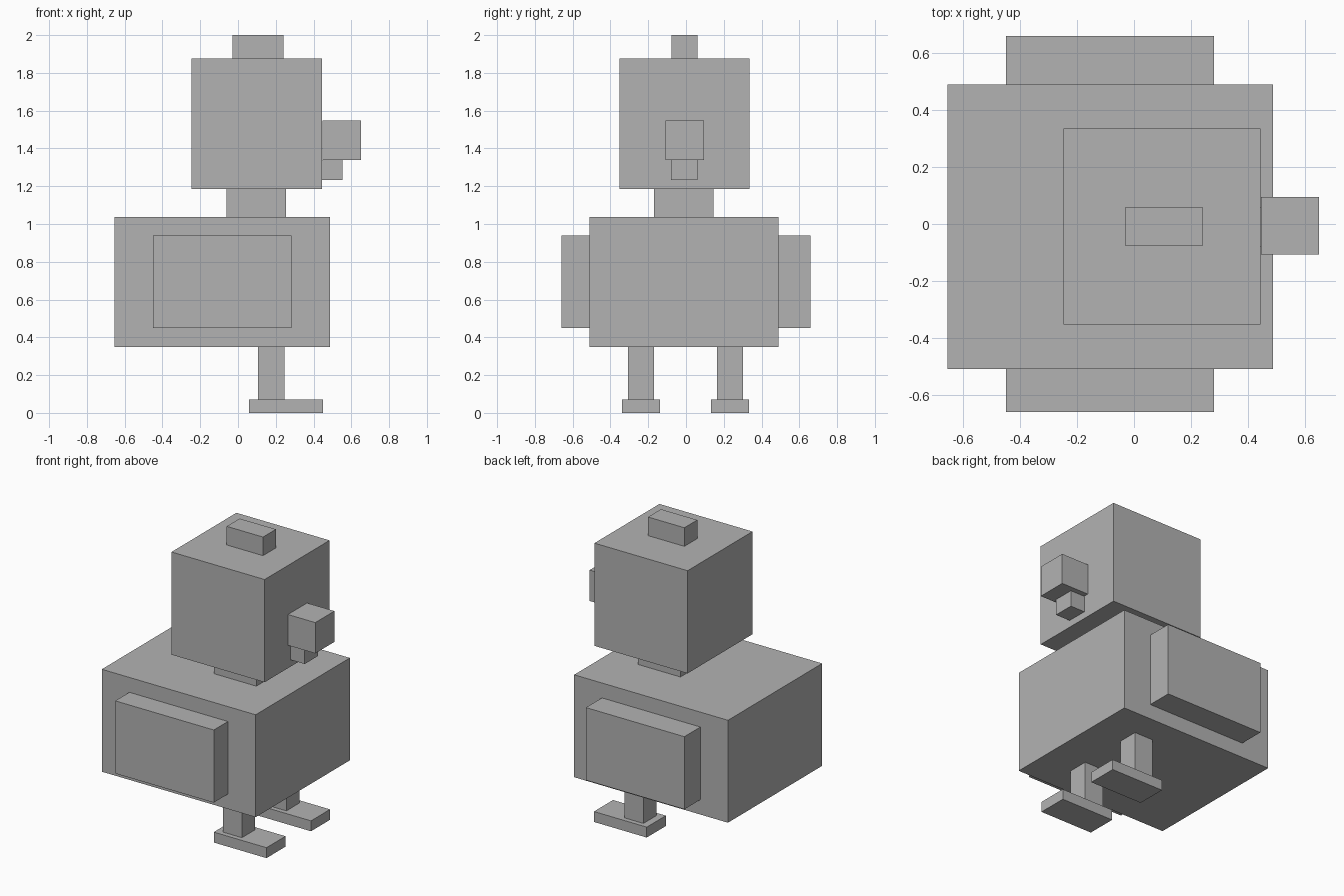
import bpy
from mathutils import Vector

if "Cube" in bpy.data.objects:
    bpy.data.objects.remove(bpy.data.objects["Cube"])

grey = bpy.data.materials.new("plain_grey")
grey.diffuse_color = (0.45, 0.45, 0.45, 1)
grey.use_nodes = True
grey.node_tree.nodes["Principled BSDF"].inputs["Base Color"].default_value = grey.diffuse_color


def box(name, x, y, z):
    """Axis-aligned block from its (min, max) extent on each axis."""
    lo, hi = Vector((x[0], y[0], z[0])), Vector((x[1], y[1], z[1]))
    bpy.ops.mesh.primitive_cube_add(size=1, location=(lo + hi) / 2)
    ob = bpy.context.object
    ob.name = name
    ob.scale = hi - lo
    bpy.ops.object.transform_apply(location=False, rotation=False, scale=True)
    ob.data.materials.append(grey)
    return ob


# Body, neck and head
box("body", (-0.655, 0.488), (-0.51, 0.49), (0.35, 1.038))
box("neck", (-0.06, 0.255), (-0.17, 0.145), (1.038, 1.185))
box("head", (-0.247, 0.445), (-0.353, 0.336), (1.185, 1.875))

# Comb, beak and wattle
box("comb", (-0.03, 0.24), (-0.077, 0.06), (1.875, 2.0))
box("beak", (0.447, 0.65), (-0.108, 0.095), (1.34, 1.547))
box("wattle", (0.443, 0.552), (-0.08, 0.06), (1.232, 1.34))

# Wings on both flanks
box("wing_front", (-0.45, 0.282), (-0.66, -0.51), (0.45, 0.938))
box("wing_back", (-0.45, 0.282), (0.49, 0.66), (0.45, 0.938))

# Legs and feet
for side, y in (("front", -0.239), ("back", 0.233)):
    box("leg_" + side, (0.105, 0.245), (y - 0.069, y + 0.069), (0.07, 0.35))
    box("foot_" + side, (0.058, 0.45), (y - 0.101, y + 0.101), (0.0, 0.07))
